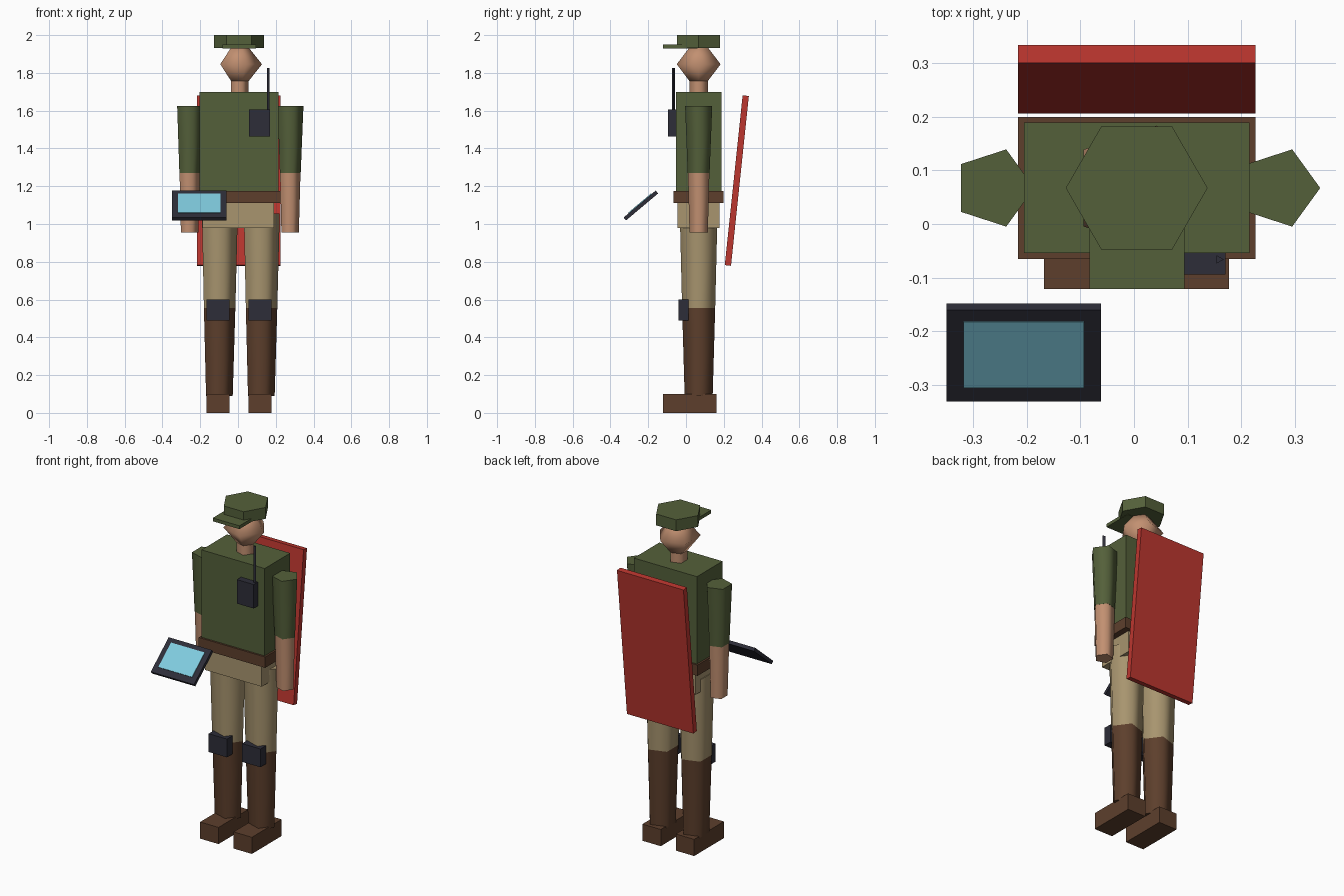
import bpy
import bmesh
from math import radians
from mathutils import Matrix, Vector

if "Cube" in bpy.data.objects:
    bpy.data.objects.remove(bpy.data.objects["Cube"])

CX, CY = 0.005, 0.067  # body axis


def material(name, r, g, b):
    lin = [(((c / 255) + 0.055) / 1.055) ** 2.4 for c in (r, g, b)] + [1]
    m = bpy.data.materials.new(name)
    m.use_nodes = True
    m.diffuse_color = lin
    m.node_tree.nodes["Principled BSDF"].inputs["Base Color"].default_value = lin
    return m


green = material("olive_green", 84, 96, 58)
skin = material("skin", 194, 144, 113)
khaki = material("khaki", 168, 149, 111)
brown = material("leather_brown", 93, 63, 44)
dark = material("dark_plastic", 45, 45, 56)
red = material("red", 188, 54, 47)
blue = material("screen_blue", 128, 203, 222)


def finish(name, bm, mat, smooth=False):
    bmesh.ops.recalc_face_normals(bm, faces=bm.faces)
    me = bpy.data.meshes.new(name)
    bm.to_mesh(me)
    bm.free()
    me.materials.append(mat)
    ob = bpy.data.objects.new(name, me)
    bpy.context.collection.objects.link(ob)
    if smooth:
        bpy.ops.object.select_all(action="DESELECT")
        ob.select_set(True)
        bpy.context.view_layer.objects.active = ob
        bpy.ops.object.shade_smooth_by_angle(angle=radians(80))
    return ob


def box(name, mat, center, size, tilt=0):
    bm = bmesh.new()
    bmesh.ops.create_cube(bm, size=1)
    bm.transform(Matrix.Translation(center) @ Matrix.Rotation(radians(tilt), 4, "X")
                 @ Matrix.Diagonal((*size, 1)))
    return finish(name, bm, mat)


def span_box(name, mat, low, high):
    low, high = Vector(low), Vector(high)
    return box(name, mat, (low + high) / 2, high - low)


def lathe(name, mat, x, y, profile, sides, smooth=True):
    """Stack of polygon rings from (radius, z) pairs, one corner towards +x."""
    bm = bmesh.new()
    rings = []
    for r, z in profile:
        if r == 0:
            rings.append([bm.verts.new((x, y, z))] * sides)
        else:
            spin = [Matrix.Rotation(radians(360 * i / sides), 3, "Z") @ Vector((r, 0, 0))
                    for i in range(sides)]
            rings.append([bm.verts.new(p + Vector((x, y, z))) for p in spin])
    for a, b in zip(rings, rings[1:]):
        for i in range(sides):
            j = (i + 1) % sides
            bm.faces.new(dict.fromkeys((a[i], a[j], b[j], b[i])))
    for ring in (rings[0], rings[-1]):
        if ring[0] != ring[1]:
            bm.faces.new(ring)
    return finish(name, bm, mat, smooth)


# Trunk
span_box("torso", green, (-0.205, -0.054, 1.17), (0.215, 0.189, 1.70))
span_box("belt", brown, (-0.216, -0.065, 1.11), (0.226, 0.199, 1.175))
span_box("hips", khaki, (-0.187, -0.046, 0.98), (0.19, 0.178, 1.115))

# Head and cap
lathe("neck", skin, CX, CY, [(0.051, 1.69), (0.051, 1.77)], 5)
lathe("head", skin, CX, CY, [(0, 1.692), (0.122, 1.846), (0, 1.998)], 5)
lathe("cap", green, CX, CY, [(0.132, 1.932), (0.132, 2.0)], 6, False)
span_box("cap_brim", green, (-0.083, -0.121, 1.93), (0.094, 0.06, 1.95))

# Limbs
for side, s in (("left", 1), ("right", -1)):
    ax, lx = CX + s * 0.266, CX + s * 0.111
    lathe(side + "_sleeve", green, ax, CY, [(0.061, 1.27), (0.0755, 1.625)], 5)
    lathe(side + "_forearm", skin, ax, CY, [(0.051, 0.955), (0.06, 1.275)], 5)
    lathe(side + "_trouser_leg", khaki, lx, CY, [(0.092, 0.555), (0.105, 1.055)], 5)
    lathe(side + "_boot_shaft", brown, lx, CY, [(0.078, 0.09), (0.092, 0.555)], 5)
    span_box(side + "_boot_foot", brown, (lx - 0.061, -0.121, 0), (lx + 0.061, 0.161, 0.10))
    span_box(side + "_knee_pad", dark, (lx - 0.061, -0.04, 0.49), (lx + 0.061, 0.013, 0.60))

# Chest radio
span_box("radio", dark, (0.058, -0.094, 1.463), (0.17, -0.05, 1.607))
lathe("radio_antenna", dark, 0.158, -0.066, [(0.009, 1.6), (0.009, 1.825)], 3, False)

# Tablet with screen plate, tilted towards the face
TILT = 40
tablet = Vector((-0.205, -0.239, 1.098))
box("tablet", dark, tablet, (0.287, 0.222, 0.02), TILT)
lift = Matrix.Rotation(radians(TILT), 3, "X") @ Vector((0, 0.005, 0.0115))
box("tablet_screen", blue, tablet + lift, (0.224, 0.158, 0.005), TILT)

# Leaning panel behind the back
box("back_panel", red, (CX, 0.269, 1.23), (0.442, 0.033, 0.904), -6)
